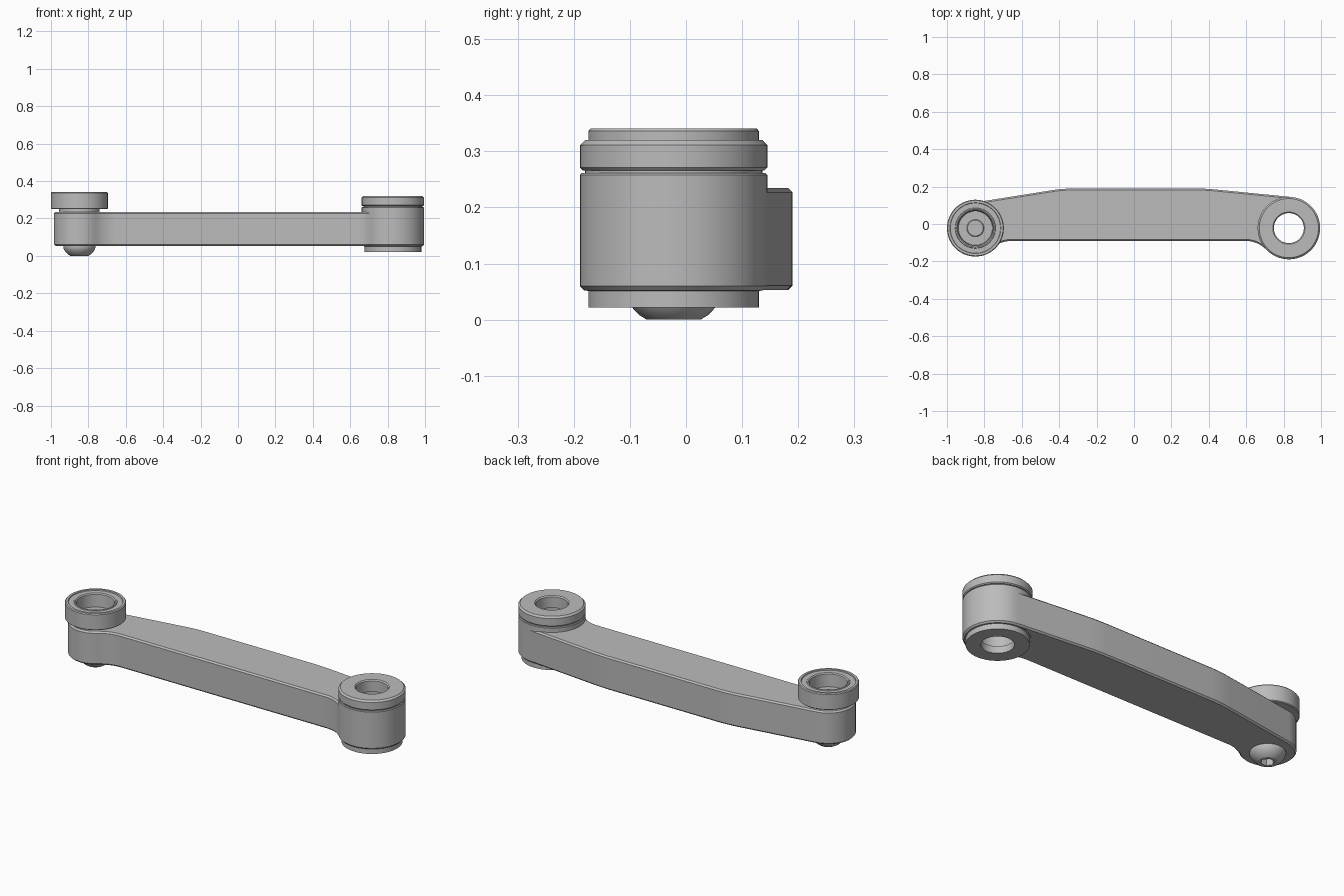
import bpy, bmesh, math
from mathutils import Vector

cube = bpy.data.objects.get("Cube")
if cube:
    bpy.data.objects.remove(cube)

grey = bpy.data.materials.new("satin grey metal")
grey.use_nodes = True
GREY = (0.5, 0.5, 0.5, 1)
grey.diffuse_color = GREY
grey.node_tree.nodes["Principled BSDF"].inputs["Base Color"].default_value = GREY

LEFT_C, LEFT_R = Vector((-0.848, -0.022)), 0.136
RIGHT_C, RIGHT_R = Vector((0.828, -0.022)), 0.167
FRONT_Y, BACK_Y = -0.09, 0.19


def finish(bm, name):
    bmesh.ops.recalc_face_normals(bm, faces=bm.faces)
    mesh = bpy.data.meshes.new(name)
    bm.to_mesh(mesh)
    bm.free()
    mesh.materials.append(grey)
    ob = bpy.data.objects.new(name, mesh)
    bpy.context.collection.objects.link(ob)
    bpy.ops.object.select_all(action='DESELECT')
    ob.select_set(True)
    bpy.context.view_layer.objects.active = ob
    bpy.ops.object.shade_smooth_by_angle(angle=math.radians(30))
    return ob


def lathe(name, centre, profile, closed=True, steps=64):
    """Spin a radius/height profile about a vertical axis."""
    bm = bmesh.new()
    verts = [bm.verts.new((centre.x + r, centre.y, z)) for r, z in profile]
    edges = [bm.edges.new(p) for p in zip(verts, verts[1:])]
    if closed:
        edges.append(bm.edges.new((verts[-1], verts[0])))
    bmesh.ops.spin(bm, geom=verts + edges, cent=(centre.x, centre.y, 0),
                   axis=(0, 0, 1), angle=math.tau, steps=steps)
    bmesh.ops.remove_doubles(bm, verts=bm.verts, dist=1e-5)
    return finish(bm, name)


def arc(c, r, a0, a1, n):
    return [c + r * Vector((math.cos(a), math.sin(a)))
            for a in (a0 + (a1 - a0) * i / n for i in range(n + 1))]


def front_fillet(c, r, big, side):
    """Concave blend between the straight front edge and a round end."""
    drop = c.y - FRONT_Y + big
    dx = math.sqrt((r + big) ** 2 - drop ** 2)
    centre = Vector((c.x - side * dx, FRONT_Y - big))
    to_end = c - centre
    pts = arc(centre, big, math.pi / 2, math.atan2(to_end.y, to_end.x), 10)
    return pts, math.atan2(-to_end.y, -to_end.x)


def back_tangent(c, r, p, side):
    d = p - c
    return math.atan2(d.y, d.x) - side * math.acos(r / d.length)


def round_corner(a, p, b, size):
    s, e = p + (a - p).normalized() * size, p + (b - p).normalized() * size
    return [s.lerp(p, t / 6).lerp(p.lerp(e, t / 6), t / 6) for t in range(7)]


# Arm: plan outline, extruded and chamfered
back_l, back_r = Vector((-0.38, BACK_Y)), Vector((0.38, BACK_Y))
fil_r, ang_r = front_fillet(RIGHT_C, RIGHT_R, 0.16, 1)
fil_l, ang_l = front_fillet(LEFT_C, LEFT_R, 0.19, -1)
tan_r = back_tangent(RIGHT_C, RIGHT_R, back_r, 1)
tan_l = back_tangent(LEFT_C, LEFT_R, back_l, -1)
touch_r = RIGHT_C + RIGHT_R * Vector((math.cos(tan_r), math.sin(tan_r)))
touch_l = LEFT_C + LEFT_R * Vector((math.cos(tan_l), math.sin(tan_l)))

outline = fil_r
outline += arc(RIGHT_C, 0.12, ang_r % math.tau, tan_r, 16)   # hidden in the boss
outline += [touch_r]
outline += round_corner(touch_r, back_r, back_l, 0.06)
outline += round_corner(back_r, back_l, touch_l, 0.06)
outline += arc(LEFT_C, LEFT_R, tan_l, ang_l % math.tau, 32)
outline += list(reversed(fil_l))[1:]

bm = bmesh.new()
base = bm.faces.new([bm.verts.new((p.x, p.y, 0.053)) for p in outline])
top = bmesh.ops.extrude_face_region(bm, geom=[base], use_keep_orig=True)
bmesh.ops.translate(bm, vec=(0, 0, 0.182),
                    verts=[v for v in top["geom"] if isinstance(v, bmesh.types.BMVert)])
bmesh.ops.recalc_face_normals(bm, faces=bm.faces)
rims = [e for e in bm.edges if abs(e.verts[0].co.z - e.verts[1].co.z) < 1e-5]
bmesh.ops.bevel(bm, geom=rims, offset=0.008, segments=1, affect='EDGES')
finish(bm, "arm")

# Large bored boss with its bushing below and collar above
lathe("boss", RIGHT_C, [(0.09, 0.045), (0.159, 0.052), (RIGHT_R, 0.06),
                        (RIGHT_R, 0.258), (0.164, 0.261), (0.09, 0.261)])
lathe("lower_bushing", RIGHT_C, [(0.08, 0.022), (0.152, 0.022), (0.152, 0.06),
                                 (0.08, 0.06)])
lathe("collar", RIGHT_C, [(0.08, 0.255), (0.158, 0.255), (0.158, 0.266), (0.162, 0.266),
                          (RIGHT_R, 0.271), (RIGHT_R, 0.311), (0.158, 0.32),
                          (0.086, 0.32), (0.08, 0.314)])

# Small end: neck, open cup ring and its floor
lathe("neck", LEFT_C, [(0, 0.225), (0.108, 0.225), (0.108, 0.255), (0, 0.255)], False)
lathe("cup_ring", LEFT_C, [(0.09, 0.25), (0.148, 0.25), (0.152, 0.254), (0.152, 0.336),
                           (0.148, 0.341), (0.136, 0.341), (0.134, 0.336),
                           (0.108, 0.336), (0.106, 0.339), (0.1, 0.339), (0.094, 0.334)])
lathe("cup_floor", LEFT_C, [(0, 0.275), (0.042, 0.275), (0.046, 0.271), (0.046, 0.266),
                            (0.1, 0.266), (0.1, 0.252), (0, 0.252)], False)

# Button-head screw under the small end, with a hexagonal socket
head = [(0.086, 0.06), (0.086, 0.046), (0.083, 0.036), (0.078, 0.027), (0.071, 0.018),
        (0.061, 0.008), (0.048, 0), (0.04, 0)]
lathe("screw_head", LEFT_C, head, False, 48)
bm = bmesh.new()
hexagon = [arc(LEFT_C, 0.04, 0, math.tau, 48)[:48], arc(LEFT_C, 0.034, 0, math.tau, 6)[:6]]
rings = [[bm.verts.new((p.x, p.y, z)) for p in ring]
         for ring, z in ((hexagon[0], 0), (hexagon[1], 0), (hexagon[1], 0.035))]
outer, lip, floor = rings
for i in range(6):
    j = (i + 1) % 6
    span = [outer[(i * 8 + k) % 48] for k in range(9)]
    bm.faces.new(span + [lip[j], lip[i]])
    bm.faces.new((lip[i], lip[j], floor[j], floor[i]))
bm.faces.new(floor)
bmesh.ops.recalc_face_normals(bm, faces=bm.faces)
finish(bm, "screw_socket")
